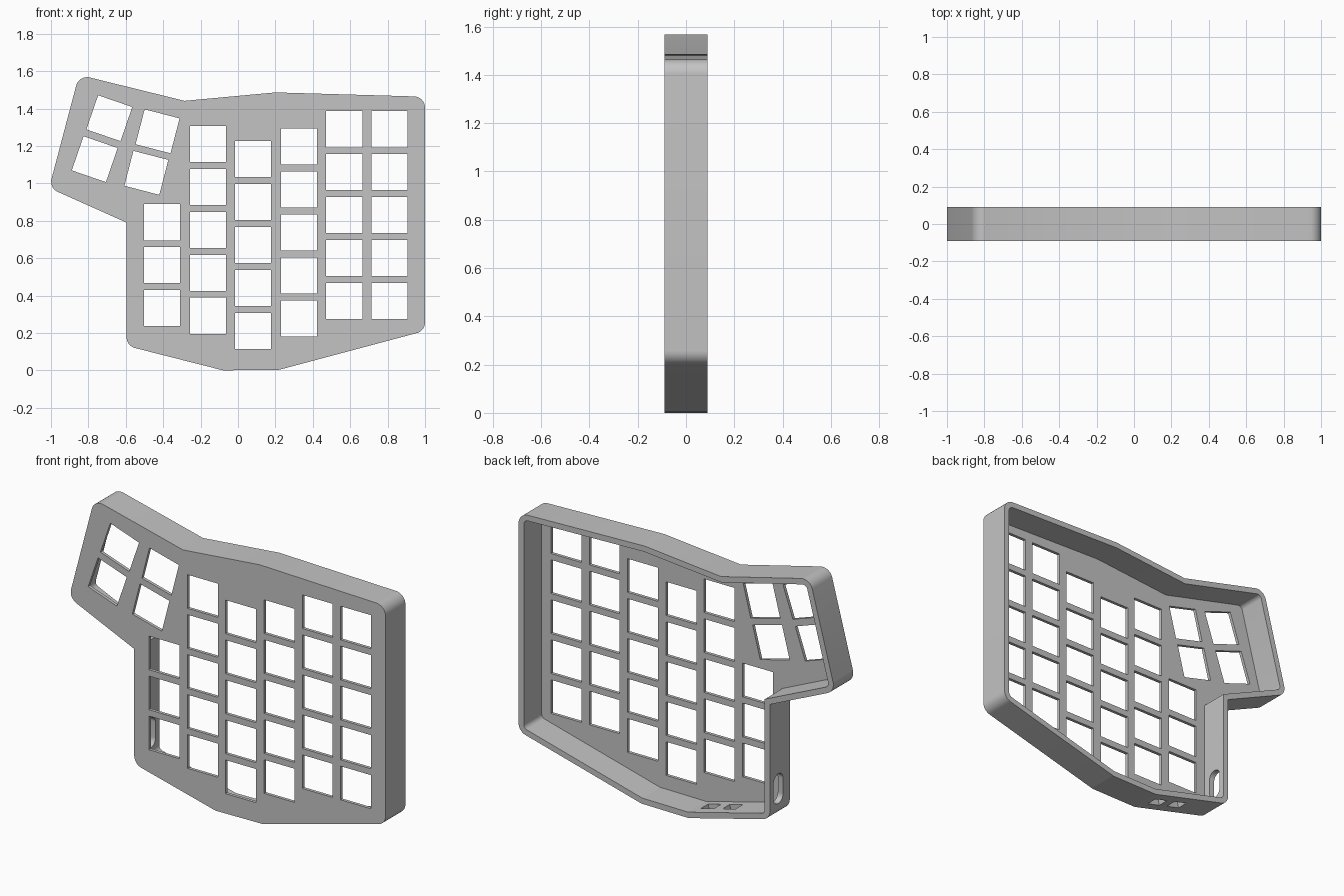
import bpy, bmesh, math
from mathutils import Vector, Matrix

if "Cube" in bpy.data.objects:
    bpy.data.objects.remove(bpy.data.objects["Cube"], do_unlink=True)

WALL, PLATE, HALF = 0.033, 0.018, 0.09
KEY, PITCH = 0.193, 0.2295

# Case outline in x, z with a corner radius, clockwise from the thumb corner
OUTLINE = [(-0.85, 1.58, 0.06), (-0.286, 1.441, 0), (0.2, 1.486, 0), (1, 1.463, 0.06),
           (1, 0.211, 0.06), (0.22, 0.003, 0.06), (-0.08, 0, 0.06), (-0.596, 0.131, 0.06),
           (-0.596, 0.79, 0), (-1.01, 0.975, 0.06)]

# Key columns: x, z of lowest key, number of keys
COLUMNS = [(-0.406, 0.333, 3), (-0.16, 0.292, 5), (0.08, 0.211, 5),
           (0.326, 0.278, 5), (0.568, 0.371, 5), (0.811, 0.371, 5)]

# Thumb keys: x, z, tilt in degrees
THUMB_KEYS = [(-0.688, 1.348, 19), (-0.766, 1.129, 19), (-0.43, 1.278, 14.5), (-0.49, 1.056, 14.5)]


def inset(outline, d):
    """Move every edge of a clockwise outline inward by d."""
    result = []
    for i, (x, z, r) in enumerate(outline):
        p = Vector((x, z))
        e1 = (p - Vector(outline[i - 1][:2])).normalized()
        e2 = (Vector(outline[(i + 1) % len(outline)][:2]) - p).normalized()
        n1, n2 = Vector((e1.y, -e1.x)), Vector((e2.y, -e2.x))
        q = p + (n1 + n2) * d / (1 + n1.dot(n2))
        result.append((q.x, q.y, max(r - d, 0)))
    return result


def rounded(outline, steps=8):
    """Replace corners that have a radius by arcs."""
    pts = []
    for i, (x, z, r) in enumerate(outline):
        p = Vector((x, z))
        if r == 0:
            pts.append(p)
            continue
        u = (Vector(outline[i - 1][:2]) - p).normalized()
        v = (Vector(outline[(i + 1) % len(outline)][:2]) - p).normalized()
        half = u.angle(v) / 2
        c = p + (u + v).normalized() * r / math.sin(half)
        start, end = p + u * r / math.tan(half) - c, p + v * r / math.tan(half) - c
        pts += [c + start.lerp(end, k / steps).normalized() * r for k in range(steps + 1)]
    return pts


def prism(bm, pts, lo, hi, matrix=Matrix()):
    """Extrude an x, z profile along y."""
    front = [bm.verts.new(matrix @ Vector((p[0], lo, p[1]))) for p in pts]
    back = [bm.verts.new(matrix @ Vector((p[0], hi, p[1]))) for p in pts]
    bm.faces.new(front)
    bm.faces.new(back[::-1])
    for i in range(len(pts)):
        j = (i + 1) % len(pts)
        bm.faces.new((front[j], front[i], back[i], back[j]))


def box(bm, centre, size, tilt=0):
    m = (Matrix.Translation(centre) @ Matrix.Rotation(math.radians(tilt), 4, 'Y')
         @ Matrix.Diagonal((*size, 1)))
    bmesh.ops.create_cube(bm, size=1, matrix=m)


def make_object(name, bm):
    bmesh.ops.recalc_face_normals(bm, faces=bm.faces)
    mesh = bpy.data.meshes.new(name)
    bm.to_mesh(mesh)
    bm.free()
    obj = bpy.data.objects.new(name, mesh)
    bpy.context.collection.objects.link(obj)
    return obj


def cut(target, bm):
    """Subtract the cutter from the target and discard it."""
    cutter = make_object("cutter", bm)
    cutter.hide_render = True
    mod = target.modifiers.new("cut", 'BOOLEAN')
    mod.operation, mod.solver, mod.object = 'DIFFERENCE', 'EXACT', cutter
    bpy.context.view_layer.objects.active = target
    bpy.ops.object.modifier_apply(modifier=mod.name)
    bpy.data.objects.remove(cutter, do_unlink=True)


# Case body
bm = bmesh.new()
prism(bm, rounded(OUTLINE), -HALF, HALF)
case = make_object("keyboard_case", bm)

# Hollow, open at the back
bm = bmesh.new()
prism(bm, rounded(inset(OUTLINE, WALL)), PLATE - HALF, HALF + 0.1)
cut(case, bm)

# Key openings
bm = bmesh.new()
keys = [(x, z + i * PITCH, 0) for x, z, count in COLUMNS for i in range(count)] + THUMB_KEYS
for x, z, tilt in keys:
    box(bm, (x, -HALF, z), (KEY, 0.06, KEY), tilt)
cut(case, bm)

# Side port with round ends, and two small slots in the lower wall
bm = bmesh.new()
w, h = 0.042, 0.085
port = rounded([(-w, -h, w * 0.95), (-w, h, w * 0.95), (w, h, w * 0.95), (w, -h, w * 0.95)])
prism(bm, port, -0.05, 0.05,
      Matrix.Translation((-0.58, 0.014, 0.278)) @ Matrix.Rotation(math.pi / 2, 4, 'Z'))
for x in (-0.163, -0.3):
    box(bm, (x, 0, 0.147 - 0.252 * (x + 0.596)), (0.085, 0.065, 0.1), 14)
cut(case, bm)

# Grey plastic
grey = bpy.data.materials.new("grey_plastic")
grey.use_nodes = True
colour = (0.55, 0.55, 0.55, 1)
grey.diffuse_color = colour
grey.node_tree.nodes["Principled BSDF"].inputs["Base Color"].default_value = colour
case.data.materials.clear()
case.data.materials.append(grey)

bpy.ops.object.select_all(action='DESELECT')
case.select_set(True)
bpy.context.view_layer.objects.active = case
bpy.ops.object.shade_smooth_by_angle(angle=math.radians(30))
